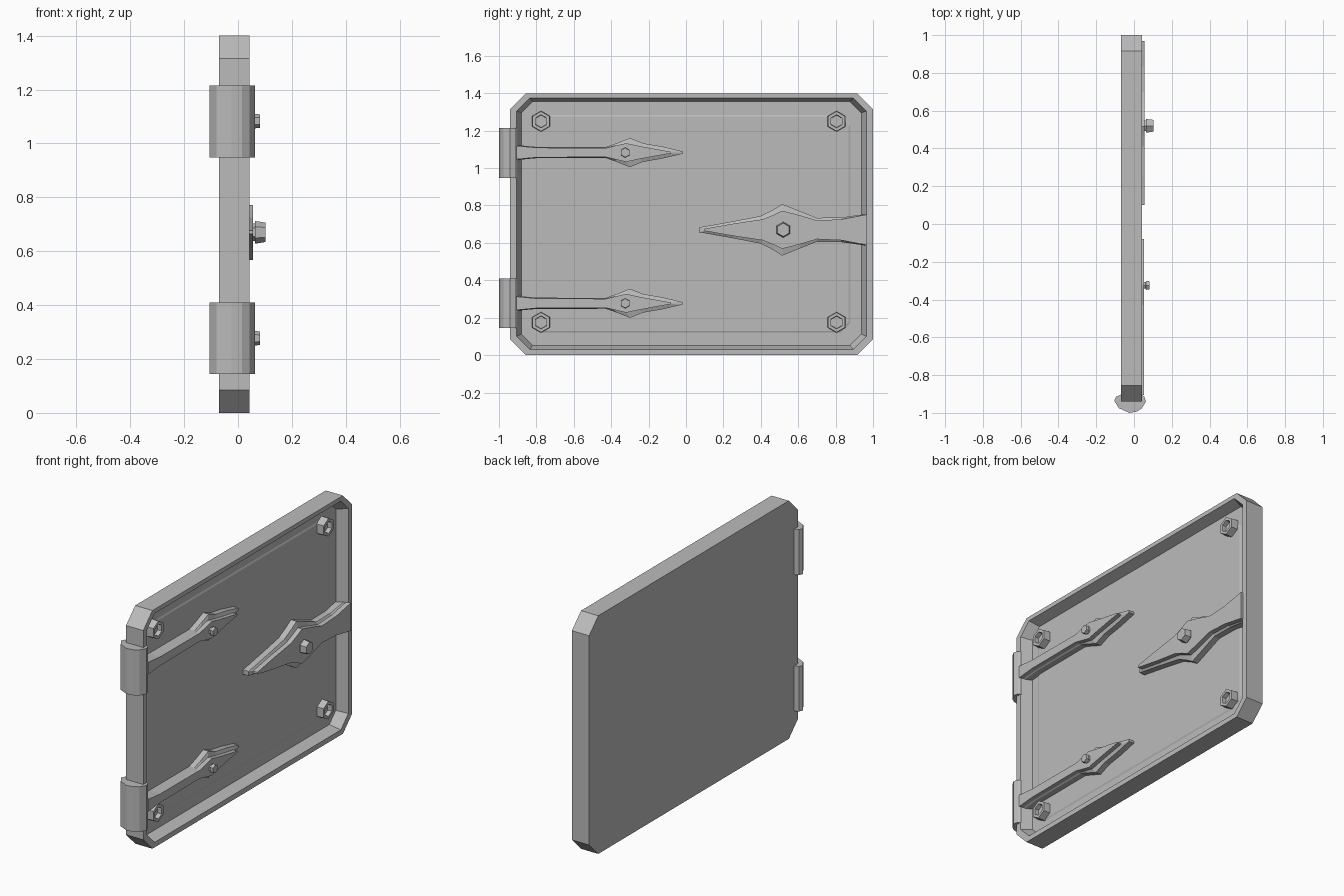
import bpy, bmesh, math

cube = bpy.data.objects.get("Cube")
if cube:
    bpy.data.objects.remove(cube, do_unlink=True)

steel = bpy.data.materials.new("grey_steel")
steel.use_nodes = True
GREY = (0.5, 0.5, 0.5, 1)
steel.diffuse_color = GREY
steel.node_tree.nodes["Principled BSDF"].inputs["Base Color"].default_value = GREY

FLOOR = -0.02
RIM = 0.042


def loft(name, rings):
    """Closed solid through matching rings of points, capped at both ends."""
    bm = bmesh.new()
    loops = [[bm.verts.new(p) for p in ring] for ring in rings]
    n = len(loops[0])
    for a, b in zip(loops, loops[1:]):
        for i in range(n):
            j = (i + 1) % n
            bm.faces.new((a[i], a[j], b[j], b[i]))
    bm.faces.new(loops[0][::-1])
    bm.faces.new(loops[-1])
    bmesh.ops.recalc_face_normals(bm, faces=bm.faces)
    mesh = bpy.data.meshes.new(name)
    bm.to_mesh(mesh)
    bm.free()
    mesh.materials.append(steel)
    obj = bpy.data.objects.new(name, mesh)
    bpy.context.collection.objects.link(obj)
    return obj


def at_x(x, outline):
    return [(x, y, z) for y, z in outline]


def cut_rect(y0, y1, z0, z1, c):
    return [(y0 + c, z0), (y1 - c, z0), (y1, z0 + c), (y1, z1 - c),
            (y1 - c, z1), (y0 + c, z1), (y0, z1 - c), (y0, z0 + c)]


def hexagon(y, z, r):
    return [(y + r * math.sin(k * math.pi / 3), z + r * math.cos(k * math.pi / 3))
            for k in range(6)]


def mirrored(half, z):
    """Outline symmetric about height z from (y, half width) pairs."""
    return [(y, z + w) for y, w in half] + [(y, z - w) for y, w in reversed(half)]


def strap(name, z, outer, inner, ledge, top):
    base, crest = mirrored(outer, z), mirrored(inner, z)
    loft(name, [at_x(FLOOR - 0.01, base), at_x(ledge, base),
                at_x(ledge + 0.008, crest), at_x(top, crest)])


# Door panel: tray with a raised rim and slightly raised field
outer = cut_rect(-0.94, 1.0, 0, 1.4, 0.085)
loft("door_panel", [
    at_x(-0.07, outer), at_x(RIM, outer),
    at_x(RIM, cut_rect(-0.905, 0.965, 0.03, 1.375, 0.07)),
    at_x(FLOOR, cut_rect(-0.88, 0.937, 0.052, 1.355, 0.06)),
    at_x(FLOOR, cut_rect(-0.83, 0.88, 0.12, 1.285, 0.05)),
    at_x(FLOOR + 0.004, cut_rect(-0.82, 0.87, 0.13, 1.275, 0.05)),
])

# Hinges with their pointed straps and bolts
barrel = [(-0.105, -0.935), (-0.08, -0.975), (-0.025, -1.0), (0.015, -0.993),
          (0.042, -0.975), (0.063, -0.94), (0.055, -0.915), (0.04, -0.903),
          (-0.07, -0.903), (-0.095, -0.915)]
strap_base = [(-0.905, 0.04), (-0.8, 0.03), (-0.43, 0.029), (-0.37, 0.05),
              (-0.3, 0.078), (-0.23, 0.05), (-0.13, 0.033), (-0.02, 0.007)]
strap_top = [(-0.905, 0.036), (-0.8, 0.026), (-0.43, 0.024), (-0.38, 0.036),
             (-0.32, 0.05), (-0.25, 0.035), (-0.17, 0.02), (-0.08, 0.004)]
for side, z0, z1, z in (("lower", 0.145, 0.41, 0.277), ("upper", 0.947, 1.215, 1.083)):
    loft(side + "_hinge_barrel", [[(x, y, h) for x, y in barrel] for h in (z0, z1)])
    strap(side + "_hinge_strap", z, strap_base, strap_top, 0.018, 0.052)
    loft(side + "_hinge_bolt", [at_x(0.04, hexagon(-0.325, z, 0.02)),
                                at_x(0.062, hexagon(-0.325, z, 0.02)),
                                at_x(0.064, hexagon(-0.325, z, 0.027)),
                                at_x(0.081, hexagon(-0.325, z, 0.025))])

# Latch plate and bolt
latch_base = [(0.968, 0.085), (0.83, 0.066), (0.7, 0.064), (0.61, 0.1), (0.515, 0.138),
              (0.47, 0.11), (0.4, 0.074), (0.25, 0.045), (0.07, 0.013)]
latch_top = [(0.968, 0.082), (0.83, 0.056), (0.7, 0.05), (0.61, 0.077), (0.515, 0.102),
             (0.47, 0.08), (0.41, 0.056), (0.26, 0.034), (0.1, 0.006)]
strap("latch_plate", 0.67, latch_base, latch_top, 0.02, 0.056)
loft("latch_bolt", [at_x(0.05, hexagon(0.52, 0.67, 0.032)),
                    at_x(0.064, hexagon(0.52, 0.67, 0.032)),
                    at_x(0.064, hexagon(0.52, 0.67, 0.042)),
                    at_x(0.102, hexagon(0.52, 0.67, 0.036))])

# Corner nuts with hexagonal sockets
for side, y in (("front", -0.775), ("back", 0.805)):
    for level, z in (("lower", 0.175), ("upper", 1.25)):
        loft(f"{level}_{side}_nut", [at_x(FLOOR - 0.005, hexagon(y, z, 0.056)),
                                     at_x(0.025, hexagon(y, z, 0.053)),
                                     at_x(0.025, hexagon(y, z, 0.035)),
                                     at_x(0.0, hexagon(y, z, 0.033))])
